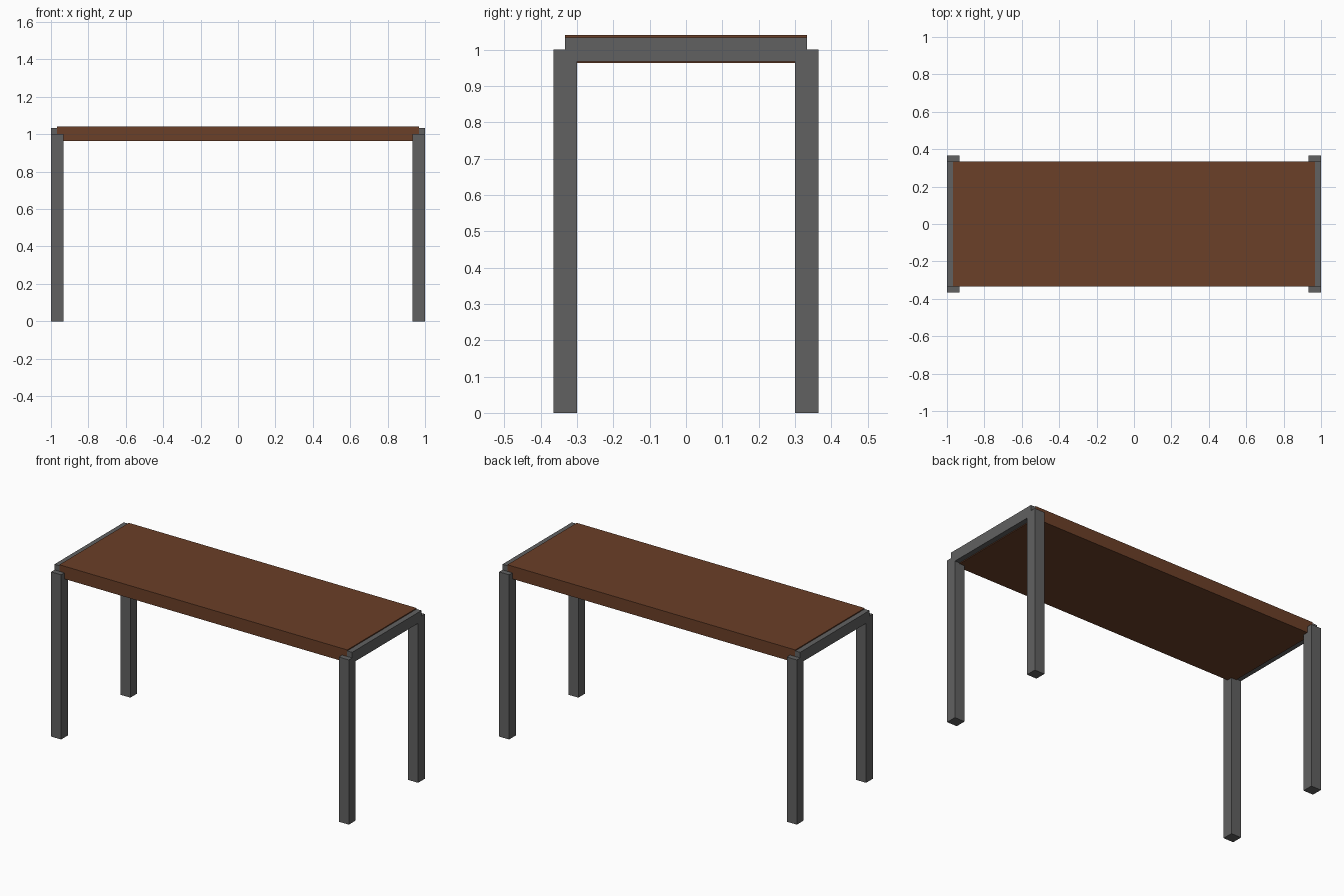
import bpy

if "Cube" in bpy.data.objects:
    bpy.data.objects.remove(bpy.data.objects["Cube"])


def material(name, rgb):
    mat = bpy.data.materials.new(name)
    mat.diffuse_color = (*rgb, 1)
    mat.use_nodes = True
    mat.node_tree.nodes["Principled BSDF"].inputs["Base Color"].default_value = mat.diffuse_color
    return mat


def box(name, low, high, mat):
    """Box spanning two opposite corners, with its size baked into the mesh."""
    bpy.ops.mesh.primitive_cube_add(
        size=1, location=[(a + b) / 2 for a, b in zip(low, high)])
    obj = bpy.context.object
    obj.name = name
    obj.scale = [b - a for a, b in zip(low, high)]
    bpy.ops.object.transform_apply(location=True, rotation=False, scale=True)
    obj.data.materials.append(mat)
    return obj


def mirror(obj, x=False, y=False):
    mod = obj.modifiers.new("mirror", 'MIRROR')
    mod.use_axis = (x, y, False)
    mod.use_mirror_merge = False


wood = material("brown_wood", (0.147, 0.05, 0.021))
metal = material("dark_grey_metal", (0.12, 0.12, 0.12))

# Wooden slab
box("tabletop", (-0.967, -0.333, 0.963), (0.967, 0.333, 1.04), wood)

# Four square legs, at the corners
legs = box("legs", (0.933, 0.3, 0), (1.0, 0.365, 1.0), metal)
mirror(legs, x=True, y=True)

# End rails, butted against the slab and joining each pair of legs
rails = box("end_rails", (0.967, -0.333, 0.968), (1.0, 0.333, 1.034), metal)
mirror(rails, x=True)
